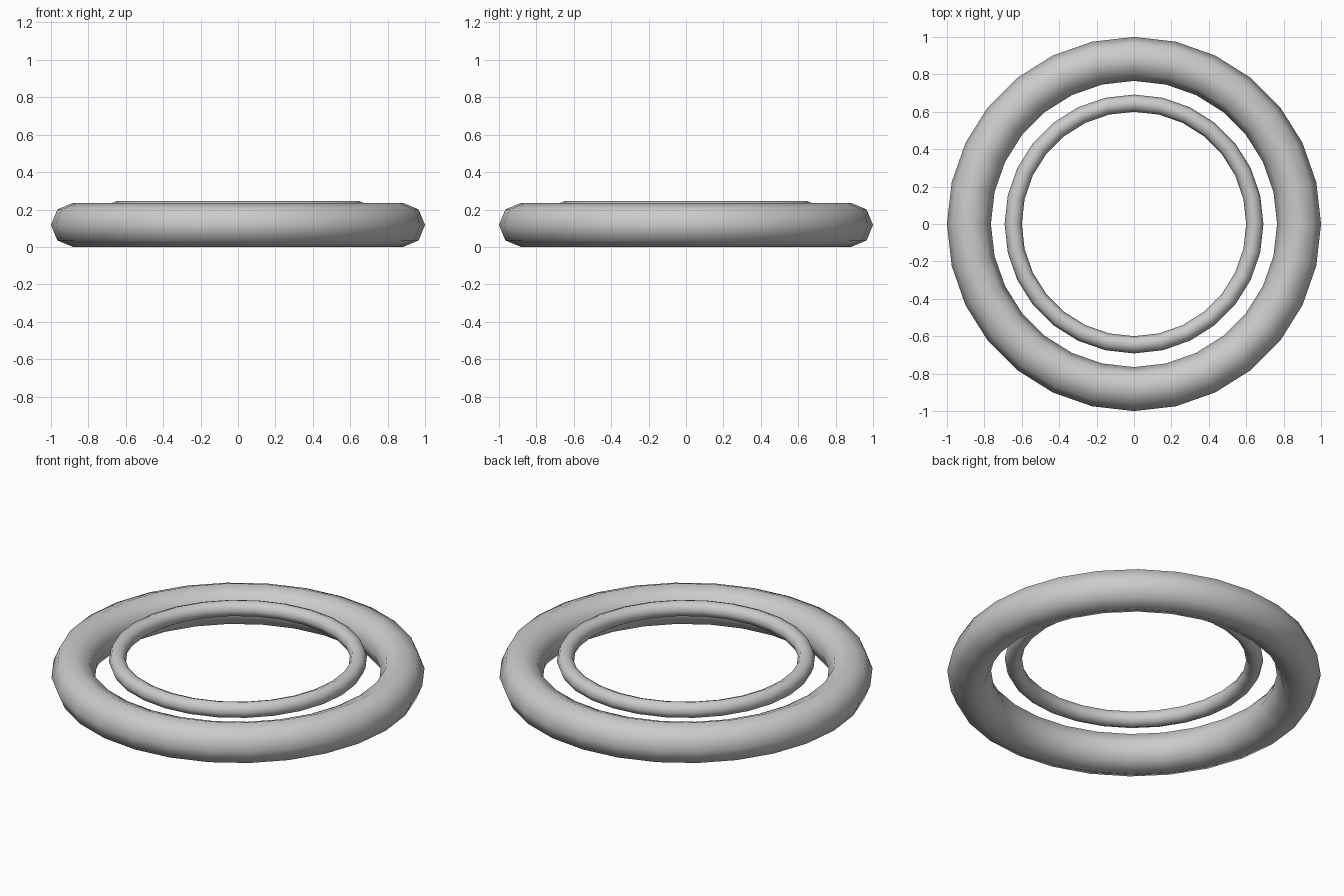
import bpy

if "Cube" in bpy.data.objects:
    bpy.data.objects.remove(bpy.data.objects["Cube"])

# One plain grey for both rings
grey = bpy.data.materials.new("light_grey")
grey.diffuse_color = (0.6, 0.6, 0.6, 1.0)
grey.use_nodes = True
grey.node_tree.nodes["Principled BSDF"].inputs["Base Color"].default_value = grey.diffuse_color


def ring(name, outer, inner, z):
    """Smooth torus given by its outer and inner radius, centred at height z."""
    bpy.ops.mesh.primitive_torus_add(
        major_segments=28, minor_segments=8,
        major_radius=(outer + inner) / 2, minor_radius=(outer - inner) / 2,
        location=(0, 0, z))
    obj = bpy.context.object
    obj.name = name
    obj.data.materials.append(grey)
    bpy.ops.object.shade_smooth()
    return obj


# Thick ring resting on the ground
ring("outer_ring", 1.0, 0.765, 0.1175)
# Thin ring floating inside, slightly higher
ring("inner_ring", 0.692, 0.6, 0.2)
